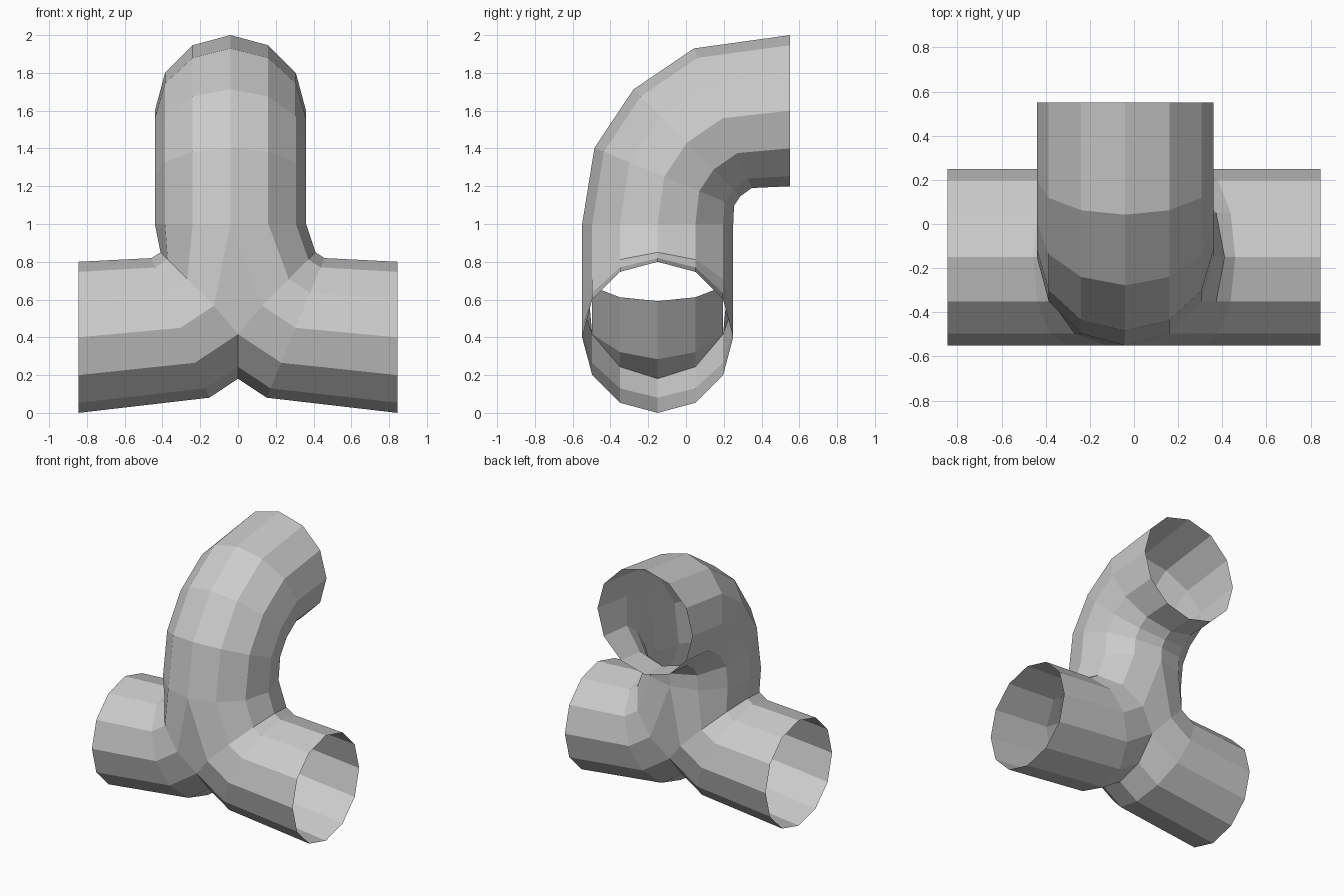
import bpy, bmesh
from math import sin, cos, pi
from mathutils import Vector

if "Cube" in bpy.data.objects:
    bpy.data.objects.remove(bpy.data.objects["Cube"])

R, N = 0.4, 12
bm = bmesh.new()


def ring_points(c, u, v):
    """12 points; point 0 lies on the outer side of the bend."""
    c, u, v = Vector(c), Vector(u).normalized(), Vector(v)
    return [c + R * (cos(2 * pi * k / N) * u + sin(2 * pi * k / N) * v) for k in range(N)]


def add(points):
    return [bm.verts.new(p) for p in points]


def face(*vs):
    vs = list(dict.fromkeys(vs))
    if len(vs) > 2:
        bm.faces.new(vs)


def bridge(a, b, closed=True):
    n = len(a)
    for i in range(n if closed else n - 1):
        j = (i + 1) % n
        face(a[i], a[j], b[j], b[i])


# Curved outlet: ring centres (y, z) and outward directions
path = [(-0.15, 1.0, -1, 0), (-0.115, 1.25, -0.924, 0.383),
        (0.005, 1.43, -0.707, 0.707), (0.195, 1.56, -0.383, 0.924),
        (0.55, 1.6, 0, 1)]
outlet = [add(ring_points((-0.04, y, z), (0, uy, uz), (1, 0, 0)))
          for y, z, uy, uz in path]
for a, b in zip(outlet, outlet[1:]):
    bridge(a, b)
neck = outlet[0]


def side_rings(s):
    """End ring, bend ring and seam ring of one side pipe (s = -1 left, 1 right)."""
    specs = [(0.845, 0.4, 0, -1), (0.305, 0.45, -0.383, -0.924),
             (0.1275, 0.567, -0.707, -0.707)]
    return [ring_points((s * x, -0.15, z), (s * ux, 0, uz), (0, 1, 0))
            for x, z, ux, uz in specs]


# Shared saddle under the junction, where both side pipes meet at x = 0
_, bend, seam = side_rings(-1)
saddle = {}
for k in (10, 11, 0, 1, 2):
    t = -bend[k].x / (seam[k].x - bend[k].x)
    p = bend[k].lerp(seam[k], min(t, 1.0))
    p.x = 0
    saddle[k] = bm.verts.new(p)

# Side pipes and their blend into the neck
crotch = {}
for s in (-1, 1):
    e, b, m = side_rings(s)
    end, mid = add(e), add(b)
    last = [saddle[k] if k in saddle else bm.verts.new(m[k]) for k in range(N)]
    bridge(end, mid)
    bridge(mid, last)
    bridge([neck[(s * j) % N] for j in range(7)], [last[9 - j] for j in range(7)], False)
    crotch[s] = last
face(neck[0], crotch[-1][9], saddle[10], crotch[1][9])
face(neck[6], crotch[1][3], saddle[2], crotch[-1][3])
bmesh.ops.recalc_face_normals(bm, faces=bm.faces)

# Inner deflector rising from the saddle
order = (10, 11, 0, 1, 2)
lip = ring_points((-0.035, -0.15, 0.745), (0.924, 0, -0.383), (0, 1, 0))
row0 = [saddle[k] for k in order]
row1 = [saddle[k] if k in (10, 2) else bm.verts.new(seam[k]) for k in order]
row2 = add(lip[k] for k in order)
bridge(row0, row1, False)
bridge(row1, row2, False)

mesh = bpy.data.meshes.new("pipe_junction")
bm.to_mesh(mesh)
bm.free()
bpy.context.collection.objects.link(bpy.data.objects.new("pipe_junction", mesh))
